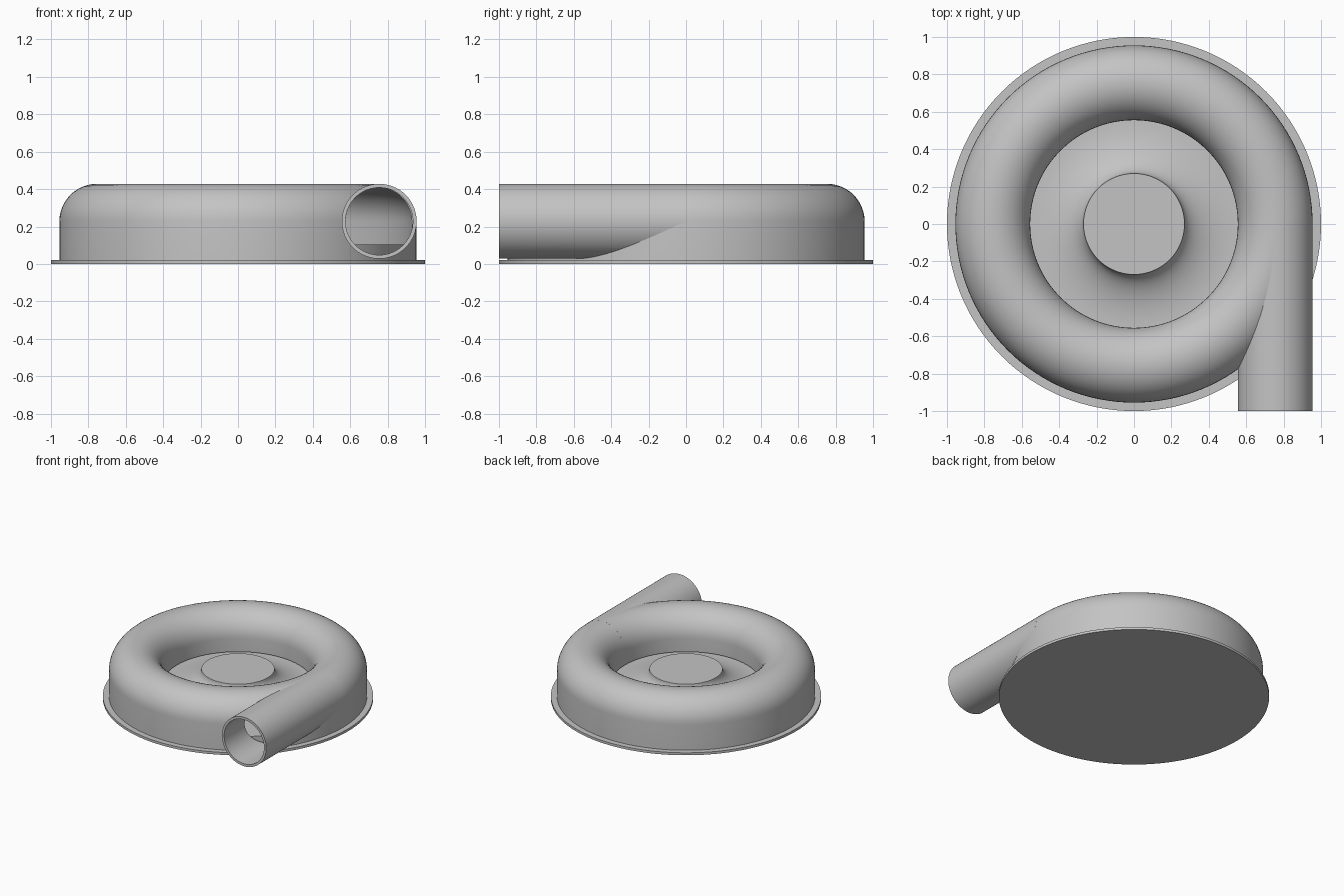
import bpy
import bmesh
from math import sin, cos, pi, radians

if "Cube" in bpy.data.objects:
    bpy.data.objects.remove(bpy.data.objects["Cube"])

# Single cast metal colour
metal = bpy.data.materials.new("grey_metal")
metal.use_nodes = True
grey = (0.55, 0.55, 0.55, 1)
metal.diffuse_color = grey
metal.node_tree.nodes["Principled BSDF"].inputs["Base Color"].default_value = grey

RING, MID, TUBE, WALL = 0.755, 0.228, 0.2, 0.02   # volute ring radius, axis height, tube radius
BASE, LIP = 0.02, 0.12                            # flange top, height of the inlet lip


def revolve(name, profile, steps=128):
    """Spin a closed (radius, height) profile around z."""
    bm = bmesh.new()
    rings = []
    for i in range(steps):
        a = 2 * pi * i / steps
        rings.append([bm.verts.new((r * cos(a), r * sin(a), z)) for r, z in profile])
    n = len(profile)
    for i in range(steps):
        one, two = rings[i], rings[(i + 1) % steps]
        for j in range(n):
            k = (j + 1) % n
            if profile[j][0] or profile[k][0]:
                bm.faces.new((one[j], two[j], two[k], one[k]))
    bmesh.ops.remove_doubles(bm, verts=bm.verts, dist=1e-5)
    bmesh.ops.recalc_face_normals(bm, faces=bm.faces)
    mesh = bpy.data.meshes.new(name)
    bm.to_mesh(mesh)
    bm.free()
    mesh.materials.append(metal)
    obj = bpy.data.objects.new(name, mesh)
    bpy.context.collection.objects.link(obj)
    return obj


def along_pipe(obj):
    """Lay a revolved part along the outlet axis, pointing to the front."""
    obj.rotation_euler.x = radians(90)
    obj.location = (RING, 0, MID)
    return obj


def activate(obj):
    bpy.ops.object.select_all(action='DESELECT')
    obj.select_set(True)
    bpy.context.view_layer.objects.active = obj


def cut(obj, cutter):
    cutter.hide_render = True
    mod = obj.modifiers.new("cut", 'BOOLEAN')
    mod.operation = 'DIFFERENCE'
    mod.solver = 'EXACT'
    mod.object = cutter
    activate(obj)
    bpy.ops.object.modifier_apply(modifier=mod.name)
    bpy.data.objects.remove(cutter)


def dome(radius, steps=24):
    """Half circle over the volute, from the inlet side to the outside."""
    return [(RING - radius * cos(pi * i / steps), MID + radius * sin(pi * i / steps))
            for i in range(steps + 1)]


# Base flange
flange = revolve("base_flange", [(0, 0), (1, 0), (1, BASE), (0, BASE)])

# Volute shell with straight outer wall and open underside
inner = TUBE - WALL
outside = [(RING - TUBE, LIP)] + dome(TUBE) + [(RING + TUBE, BASE - 0.005)]
inside = [(RING - inner, LIP)] + dome(inner) + [(RING + inner, BASE - 0.005)]
volute = revolve("volute_shell", outside + inside[::-1])
bore = along_pipe(revolve("bore_cutter", [(0, 0.1), (inner, 0.1), (inner, 1.1), (0, 1.1)], 96))
cut(volute, bore)

# Outlet pipe, trimmed where it enters the volute
pipe = along_pipe(revolve("outlet_pipe", [(inner, 0), (TUBE, 0), (TUBE, 1), (inner, 1)], 96))
cavity = revolve("cavity_cutter",
                 [(RING - inner, 0)] + dome(inner) + [(RING + inner, 0)])
cut(pipe, cavity)

# Impeller with a hub that flares into its disc
HUB, HUB_TOP, DISC_TOP, FLARE = 0.27, 0.24, 0.105, 0.28
flare = [(HUB + FLARE * (1 - cos(pi / 2 * i / 16)), HUB_TOP - (HUB_TOP - DISC_TOP) * sin(pi / 2 * i / 16))
         for i in range(17)]
flare = [(HUB + FLARE * (1 - sin(pi / 2 * i / 16)), DISC_TOP + (HUB_TOP - DISC_TOP) * (1 - cos(pi / 2 * i / 16)))
         for i in range(17)][::-1]
impeller = revolve("impeller", [(0, HUB_TOP)] + flare
                   + [(0.9, DISC_TOP), (0.9, 0.05), (HUB, 0.05), (HUB, BASE - 0.005), (0, BASE - 0.005)])

# Smooth shading with crisp edges
for part in (flange, volute, pipe, impeller):
    activate(part)
    bpy.ops.object.shade_smooth_by_angle(angle=radians(30))
